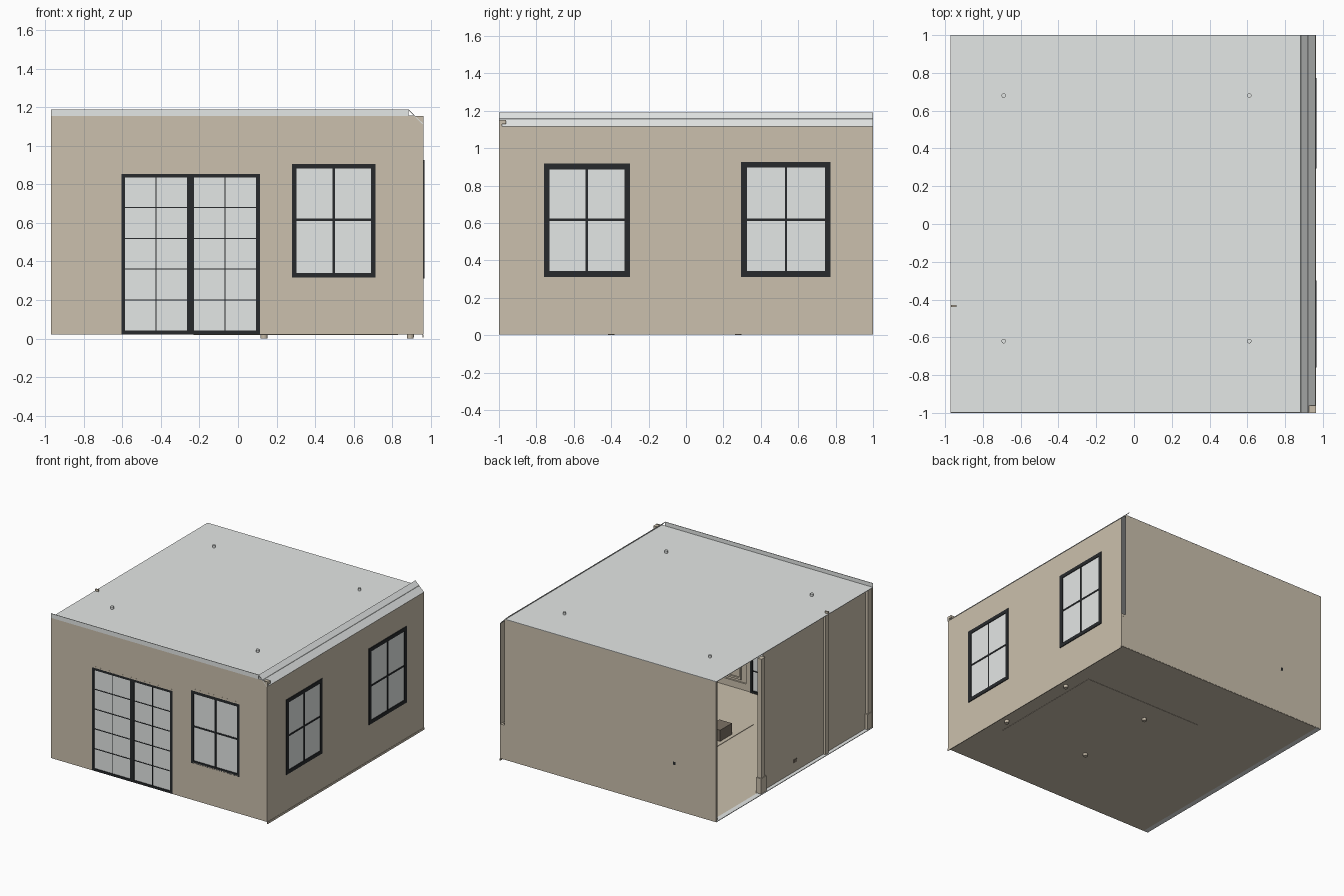
import bpy, bmesh, math

if "Cube" in bpy.data.objects:
    bpy.data.objects.remove(bpy.data.objects["Cube"])


def material(name, r, g, b):
    lin = [((c / 255 + 0.055) / 1.055) ** 2.4 for c in (r, g, b)]
    m = bpy.data.materials.new(name)
    m.diffuse_color = (*lin, 1)
    m.use_nodes = True
    m.node_tree.nodes["Principled BSDF"].inputs["Base Color"].default_value = m.diffuse_color
    return m


TAN = material("warm tan", 203, 192, 173)
GREY = material("pale grey", 228, 231, 230)
DARK = material("charcoal", 39, 42, 44)
BROWN = material("grey brown", 125, 115, 102)


def finish(name, bm, mat):
    bmesh.ops.recalc_face_normals(bm, faces=bm.faces)
    me = bpy.data.meshes.new(name)
    bm.to_mesh(me)
    bm.free()
    me.materials.append(mat)
    ob = bpy.data.objects.new(name, me)
    bpy.context.collection.objects.link(ob)
    return ob


def boxes(name, spans, mat):
    """One object from several (low corner, high corner) boxes."""
    bm = bmesh.new()
    for a, b in spans:
        vs = bmesh.ops.create_cube(bm, size=1)["verts"]
        for v in vs:
            v.co = [(a[i] + b[i]) / 2 + v.co[i] * abs(b[i] - a[i]) for i in range(3)]
    return finish(name, bm, mat)


def cone(name, loc, r1, r2, depth, mat):
    bm = bmesh.new()
    bmesh.ops.create_cone(bm, cap_ends=True, segments=16, radius1=r1, radius2=r2, depth=depth)
    bmesh.ops.translate(bm, verts=bm.verts, vec=loc)
    return finish(name, bm, mat)


def point(side, u, z, d):
    """Point on a wall: u along it, z up, d inward from its outer plane."""
    return {"front": (u, -1 + d, z), "back": (u, 1 - d, z),
            "right": (0.962 - d, u, z), "left": (-0.97 + d, u, z)}[side]


def slabs(name, side, rects, d0, d1, mat):
    """Plates on a wall, each rect is (u0, u1, z0, z1)."""
    return boxes(name, [(point(side, r[0], r[2], d0), point(side, r[1], r[3], d1))
                        for r in rects], mat)


def ring(u0, u1, z0, z1, w):
    return [(u0, u0 + w, z0, z1), (u1 - w, u1, z0, z1),
            (u0 + w, u1 - w, z0, z0 + w), (u0 + w, u1 - w, z1 - w, z1)]


def wall(name, side, u0, u1, z0, z1, holes=(), d=0.002):
    """Thin wall sheet with rectangular holes."""
    us = sorted({u0, u1, *[h[i] for h in holes for i in (0, 1)]})
    zs = sorted({z0, z1, *[h[i] for h in holes for i in (2, 3)]})
    bm = bmesh.new()
    for a, b in zip(us, us[1:]):
        for c, e in zip(zs, zs[1:]):
            m, n = (a + b) / 2, (c + e) / 2
            if not any(h[0] < m < h[1] and h[2] < n < h[3] for h in holes):
                bm.faces.new([bm.verts.new(point(side, u, z, d))
                              for u, z in ((a, c), (b, c), (b, e), (a, e))])
    bmesh.ops.remove_doubles(bm, verts=bm.verts, dist=1e-5)
    ob = finish(name, bm, TAN)
    mod = ob.modifiers.new("thickness", "SOLIDIFY")
    mod.thickness = 0.003
    mod.offset = 0
    return ob


def window(name, side, u0, u1, z0, z1, d=0.0, w=0.023):
    m = (u0 + u1) / 2
    slabs(name + "_frame", side, ring(u0, u1, z0, z1, w), d, d + 0.025, DARK)
    slabs(name + "_bars", side, [(m - 0.006, m + 0.006, z0 + .02, z1 - .02),
                                 (u0 + .02, u1 - .02, 0.611, 0.624)], d + .002, d + .018, DARK)
    slabs(name + "_glass", side, [(u0 + .02, u1 - .02, z0 + .02, z1 - .02)],
          d + .005, d + .01, GREY)


# Walls
front_door = (-0.615, 0.12, 0.024, 0.865)
front_win = (0.265, 0.725, 0.31, 0.92)
right_wins = [(-0.76, -0.30, 0.312, 0.917), (0.295, 0.773, 0.312, 0.927)]
wall("front_wall", "front", -0.97, 0.962, 0.024, 1.155, [front_door, front_win])
wall("right_wall", "right", -1, 1, 0.005, 1.115, right_wins)
wall("back_wall", "back", -0.97, 0.92, 0.024, 1.155)
slabs("back_wall_low_corner", "back", [(0.92, 0.958, 0.024, 0.28)], 0.001, 0.004, TAN)
slabs("back_rail_end", "back", [(0.92, 0.958, 0.28, 0.30)], 0.0, 0.02, TAN)
slabs("left_wall", "left", [(-0.41, 0.36, 0.026, 1.155), (-0.95, -0.445, 0.026, 1.155)],
      0.03, 0.036, TAN)
slabs("left_posts", "left", [(-0.445, -0.41, 0.024, 1.155), (-0.998, -0.95, 0.024, 1.155),
                             (0.36, 0.41, 0.024, 1.11), (0.97, 0.998, 0.024, 1.155)],
      0.01, 0.045, TAN)
slabs("left_post_tip", "left", [(-0.44, -0.43, 1.15, 1.175)], 0.002, 0.03, TAN)
slabs("left_post_bases", "left", [(0.35, 0.42, 0.024, 0.15), (-0.998, -0.94, 0.024, 0.15)],
      0.006, 0.05, TAN)
slabs("outlet_plate", "left", [(-0.07, -0.03, 0.1, 0.125)], 0.025, 0.031, BROWN)
slabs("right_base_strip", "right", [(-1, 1, 0.005, 0.022)], -0.002, 0.004, TAN)

# Flat ceiling sheet, front fascia and right cornice rising above it
boxes("ceiling", [((-0.972, -1, 1.154), (0.92, 1, 1.158))], GREY)
slabs("front_fascia", "front", [(-0.972, 0.885, 1.156, 1.19)], 0.0, 0.004, GREY)
bm = bmesh.new()
profile = [(0.885, 1.19), (0.962, 1.115), (0.959, 1.112), (0.882, 1.187)]
end = bm.faces.new([bm.verts.new((x, -1, z)) for x, z in profile])
new = bmesh.ops.extrude_face_region(bm, geom=[end])["geom"]
bmesh.ops.translate(bm, verts=[v for v in new if isinstance(v, bmesh.types.BMVert)], vec=(0, 2, 0))
finish("right_cornice", bm, GREY)
boxes("cornice_stub", [((0.925, -1, 1.13), (0.964, -0.962, 1.15)),
                       ((0.945, -1, 1.112), (0.964, -0.985, 1.13))], TAN)

# Recessed ceiling lights
for i, (x, y) in enumerate([(-.69, .68), (.61, .68), (-.69, -.62), (.61, -.62)]):
    cone(f"ceiling_light_{i}", (x, y, 1.163), 0.012, 0.012, 0.03, GREY)

# Floor, pale left threshold, rug
boxes("floor", [((-0.93, -0.998, 0.021), (0.958, 0.998, 0.026))], TAN)
boxes("threshold", [((-0.97, -0.998, 0.021), (-0.93, 0.998, 0.026))], GREY)
boxes("rug", [((-0.23, -0.53, 0.019), (0.83, 0.465, 0.03))], TAN)

# Windows
window("front_window", "front", 0.28, 0.713, 0.318, 0.905)
slabs("front_window_trim", "front", ring(0.262, 0.728, 0.308, 0.922, 0.018), 0.0, 0.02, TAN)
for i, w in enumerate(right_wins):
    window(f"right_window_{i}", "right", *w, d=-0.005, w=0.03)

# Glazed double door
slabs("door_trim", "front", [(-0.617, -0.605, .024, .865), (0.113, 0.122, .024, .865),
                             (-0.617, 0.122, 0.853, 0.866)], 0.0, 0.02, TAN)
for i, (a, b) in enumerate([(-0.605, -0.247), (-0.247, 0.113)]):
    m = (a + b) / 2
    slabs(f"door_leaf_{i}", "front", ring(a, b, 0.022, 0.854, 0.019), 0.0, 0.025, DARK)
    slabs(f"door_bars_{i}", "front",
          [(m - .003, m + .003, 0.04, 0.84)] +
          [(a + .018, b - .018, z - .003, z + .003) for z in (0.2, 0.36, 0.52, 0.68)],
          0.002, 0.016, DARK)
    slabs(f"door_glass_{i}", "front", [(a + .018, b - .018, 0.04, 0.84)], 0.005, 0.01, GREY)

# Panelled door in the back wall
slabs("back_door_frame", "back", [(-0.91, -0.885, .024, .98), (-0.575, -0.55, .024, .98),
                                  (-0.885, -0.575, 0.955, 0.98)], 0.0007, 0.015, TAN)
slabs("back_door_panels", "back", [(-0.85, -0.61, 0.1, 0.46), (-0.85, -0.61, 0.51, 0.68),
                                   (-0.85, -0.61, 0.72, 0.91)], 0.0007, 0.008, TAN)
slabs("back_door_knob", "back", [(-0.605, -0.585, 0.385, 0.41)], 0.0, 0.02, DARK)

# Interior panelling: rails and raised frames
rails = [(-0.96, -0.64, 0.31, 0.34), (0.14, 0.95, 0.27, 0.30), (-0.96, 0.95, 1.09, 1.11),
         (-0.96, -0.64, 0.026, 0.08), (0.14, 0.95, 0.026, 0.08)]
frames = [r for q in [(-0.91, -0.69, 0.38, 1.03), (-0.91, -0.69, 0.11, 0.28),
                      (0.79, 0.93, 0.38, 1.03), (0.79, 0.93, 0.1, 0.25),
                      (0.2, 0.75, 0.1, 0.25), (-0.64, 0.15, 0.92, 1.03),
                      (0.235, 0.755, 0.285, 0.95)] for r in ring(*q, 0.015)]
frames += [(-0.65, -0.62, 0.026, 0.89), (0.125, 0.155, 0.026, 0.89), (-0.65, 0.155, 0.87, 0.9)]
slabs("front_panelling", "front", rails + frames, 0.0007, 0.016, TAN)
slabs("back_panelling", "back", [(-0.54, 0.91, 0.27, 0.30), (-0.54, 0.91, 0.026, 0.08)],
      0.003, 0.016, TAN)
slabs("right_panelling", "right", [(-.98, .98, 0.27, 0.30), (-.98, .98, 0.026, 0.08)],
      0.003, 0.016, TAN)

# Low bed whose tapered feet reach through the floor, and a footstool
boxes("bed_base", [((0.1, -0.43, 0.13), (0.93, 0.31, 0.17))], BROWN)
boxes("mattress", [((0.11, -0.42, 0.17), (0.92, 0.30, 0.26))], GREY)
for i, (x, y) in enumerate([(.135, .28), (.895, .28), (.135, -.40), (.895, -.40)]):
    cone(f"bed_foot_{i}", (x, y, 0.065), 0.017, 0.024, 0.13, TAN)
boxes("footstool", [((-0.2, -0.3, 0.03), (-0.09, -0.15, 0.12))], BROWN)
